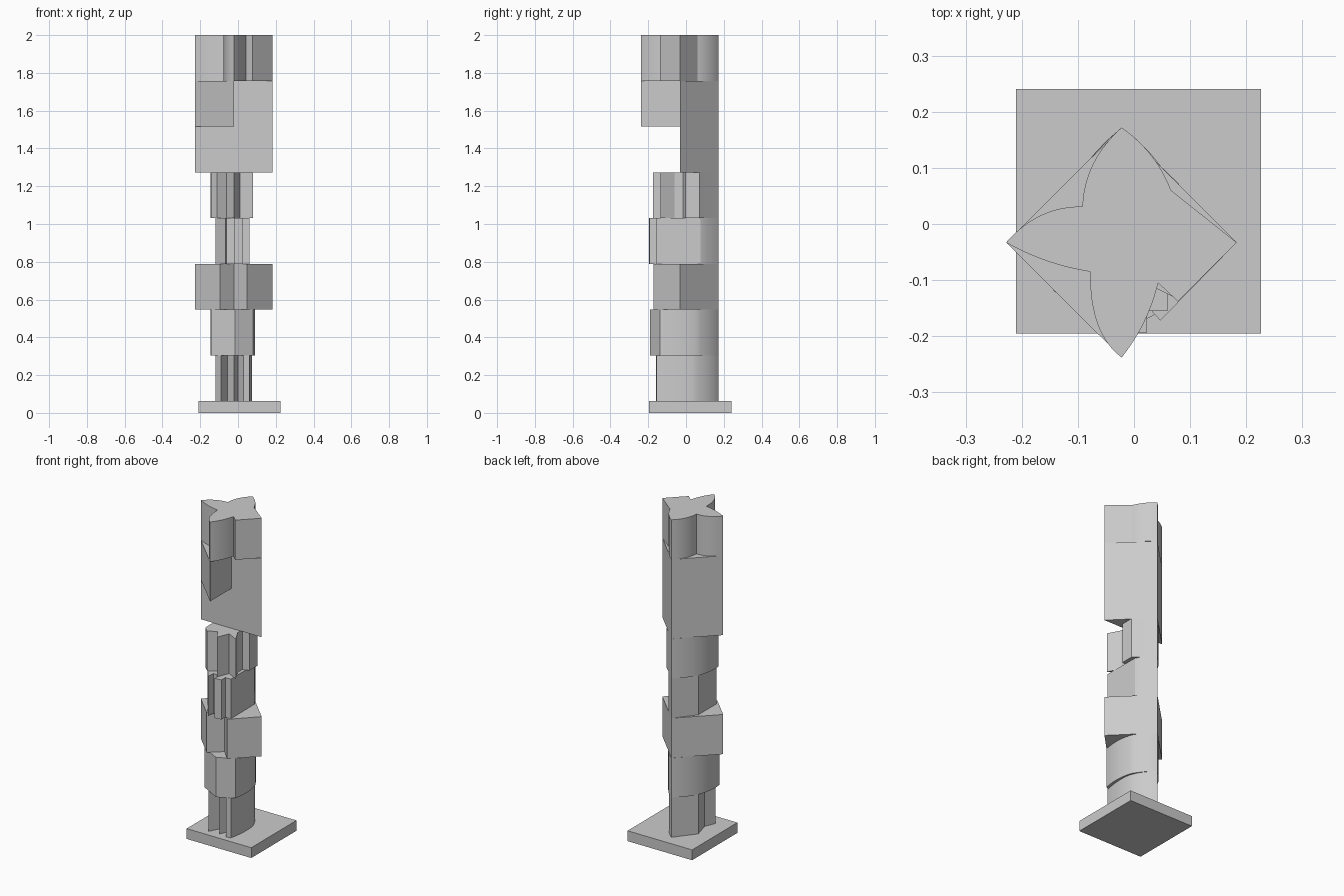
import bpy, bmesh

if "Cube" in bpy.data.objects:
    bpy.data.objects.remove(bpy.data.objects["Cube"])

# Four shared tips of the diamond-shaped plan, and its centre
N, W, S, E, C = (-.022, .172), (-.228, -.033), (-.022, -.238), (.183, -.033), (-.022, -.033)


def bow(mid, end):
    """Curved step: passes through mid and finishes at end."""
    return mid + end


def outline(steps, n=12):
    pts = [steps[0]]
    for s in steps[1:]:
        if len(s) == 2:
            pts.append(s)
            continue
        p, m, q = pts[-1], s[:2], s[2:]
        c = [2 * m[i] - (p[i] + q[i]) / 2 for i in (0, 1)]
        for k in range(1, n + 1):
            t = k / n
            pts.append(tuple((1 - t) ** 2 * p[i] + 2 * t * (1 - t) * c[i] + t * t * q[i] for i in (0, 1)))
    if abs(pts[0][0] - pts[-1][0]) + abs(pts[0][1] - pts[-1][1]) < 1e-6:
        pts.pop()
    return pts


def prism(name, steps, z0, z1):
    bm = bmesh.new()
    face = bm.faces.new([bm.verts.new((x, y, z0)) for x, y in outline(steps)])
    top = bmesh.ops.extrude_face_region(bm, geom=[face])['geom']
    bmesh.ops.translate(bm, vec=(0, 0, z1 - z0), verts=[v for v in top if isinstance(v, bmesh.types.BMVert)])
    if not any(f.normal.z < -.5 for f in bm.faces):
        bm.faces.new([v for v in face.verts])
    bmesh.ops.recalc_face_normals(bm, faces=bm.faces)
    me = bpy.data.meshes.new(name)
    bm.to_mesh(me)
    bm.free()
    ob = bpy.data.objects.new(name, me)
    bpy.context.collection.objects.link(ob)
    bpy.ops.object.select_all(action='DESELECT')
    ob.select_set(True)
    bpy.context.view_layer.objects.active = ob
    bpy.ops.object.shade_smooth_by_angle(angle=.4)


# Square plinth
prism('base', [(-.21, -.195), (.226, -.195), (.226, .241), (-.21, .241)], 0, .063)

# Plan of each stacked block, bottom to top, anticlockwise from the back tip
blocks = [
    # narrow stepped block
    [N, (-.118, .05), (-.09, -.05), (-.118, -.115), (-.09, -.155), (-.055, -.09), (-.02, -.15),
     (0, -.1), (.03, -.16), (.06, -.155), bow((.075, -.04), (.068, .05)), bow((.03, .12), N)],
    # rounded block
    [N, bow((-.125, .04), (-.143, -.12)), (-.015, -.19), (.08, -.138),
     bow((.09, -.03), (.072, .065)), bow((.03, .125), N)],
    # diamond block with front notch
    [N, W, (-.095, -.166), (-.02, -.1), (.047, -.172), E],
    # narrow block with front ribs
    [N, (-.118, .05), (-.118, -.125), (-.065, -.195), (-.06, -.15), (-.02, -.15), (-.02, -.197),
     (.023, -.193), (.023, -.155), (.06, -.155), (.057, .078), (.04, .11)],
    # jagged block
    [N, bow((-.125, .04), (-.143, -.11)), (-.11, -.14), (-.06, -.11), (-.02, -.175), (.01, -.1),
     (.08, -.135), (.04, -.06), (.04, -.015), (.08, -.003), (.08, .072), (.04, .11)],
    # half diamond
    [N, W, E],
    # three-quarter diamond
    [N, W, S, C, E],
    # star with curved blades
    [N, bow((-.073, .107), (-.092, .031)), bow((-.165, .016), W), bow((-.155, -.066), (-.078, -.085)),
     bow((-.065, -.178), S), bow((.018, -.175), (.043, -.105)), (.078, -.138), E, (.066, .06),
     bow((.031, .122), N)],
]
h = (2 - .063) / len(blocks)
for i, steps in enumerate(blocks):
    prism(f'column_block_{i + 1}', steps, .063 + i * h, .063 + (i + 1) * h)
